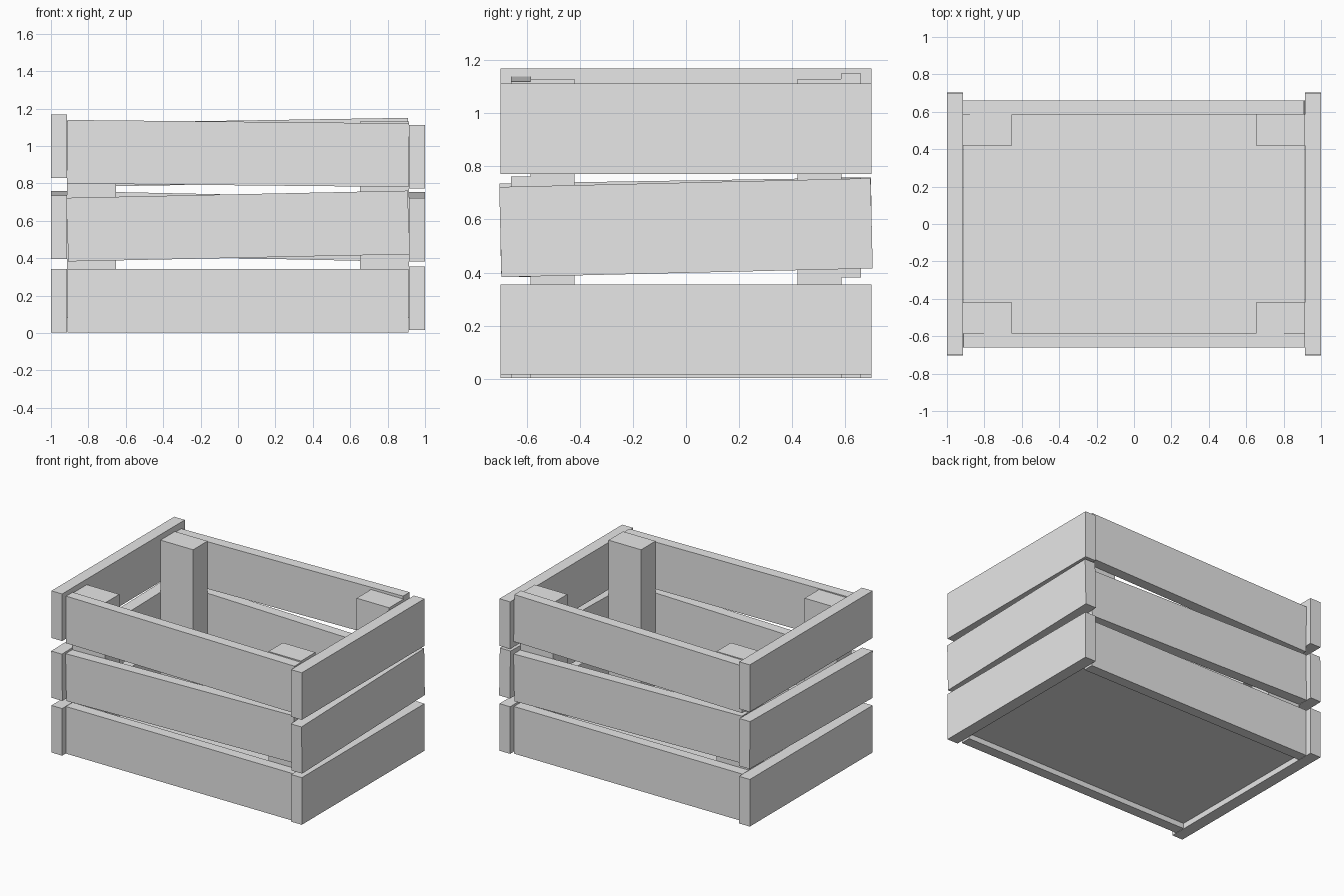
import bpy
from mathutils import Matrix

old = bpy.data.objects.get("Cube")
if old:
    bpy.data.objects.remove(old, do_unlink=True)

grey = bpy.data.materials.new("plain_grey")
grey.use_nodes = True
COLOUR = (0.8, 0.8, 0.8, 1)
grey.diffuse_color = COLOUR
grey.node_tree.nodes["Principled BSDF"].inputs["Base Color"].default_value = COLOUR


def board(name, centre, size, tilt=0, axis='X'):
    """A rectangular board, tilted slightly around one axis."""
    bpy.ops.mesh.primitive_cube_add(size=1, location=centre)
    ob = bpy.context.object
    ob.name = name
    ob.data.transform(Matrix.Rotation(tilt, 4, axis) @ Matrix.Diagonal((*size, 1)))
    ob.data.materials.append(grey)
    return ob


HEIGHT = 0.34
LEVELS = ("bottom", "middle", "top")

# Long slats: centre height and slope for each level
LONG = {
    "front": (-0.622, [(0.172, 0), (0.572, 0.021), (0.96, -0.01)]),
    "back": (0.622, [(0.172, 0), (0.57, -0.021), (0.966, 0.016)]),
}
for side, (y, rows) in LONG.items():
    for level, (z, slope) in zip(LEVELS, rows):
        board(f"{side}_slat_{level}", (0, y, z), (1.824, 0.075, HEIGHT), -slope, 'Y')

# End slats, overlapping the ends of the long slats
ENDS = {
    "right": (-0.957, [(0.172, 0), (0.577, 0.016), (0.999, 0)]),
    "left": (0.957, [(0.185, 0), (0.569, 0.0235), (0.942, 0)]),
}
for side, (x, rows) in ENDS.items():
    for level, (z, slope) in zip(LEVELS, rows):
        board(f"{side}_slat_{level}", (x, 0, z), (0.085, 1.4, HEIGHT), slope, 'X')

# Floor panel, recessed above the lower edge
board("floor_panel", (0, 0, 0.065), (1.824, 1.17, 0.05))

# Corner posts standing on the floor
for side, sx in (("right", -1), ("left", 1)):
    for end, sy in (("front", -1), ("back", 1)):
        board(f"{end}_{side}_post", (sx * 0.783, sy * 0.503, 0.605), (0.26, 0.165, 1.05))
